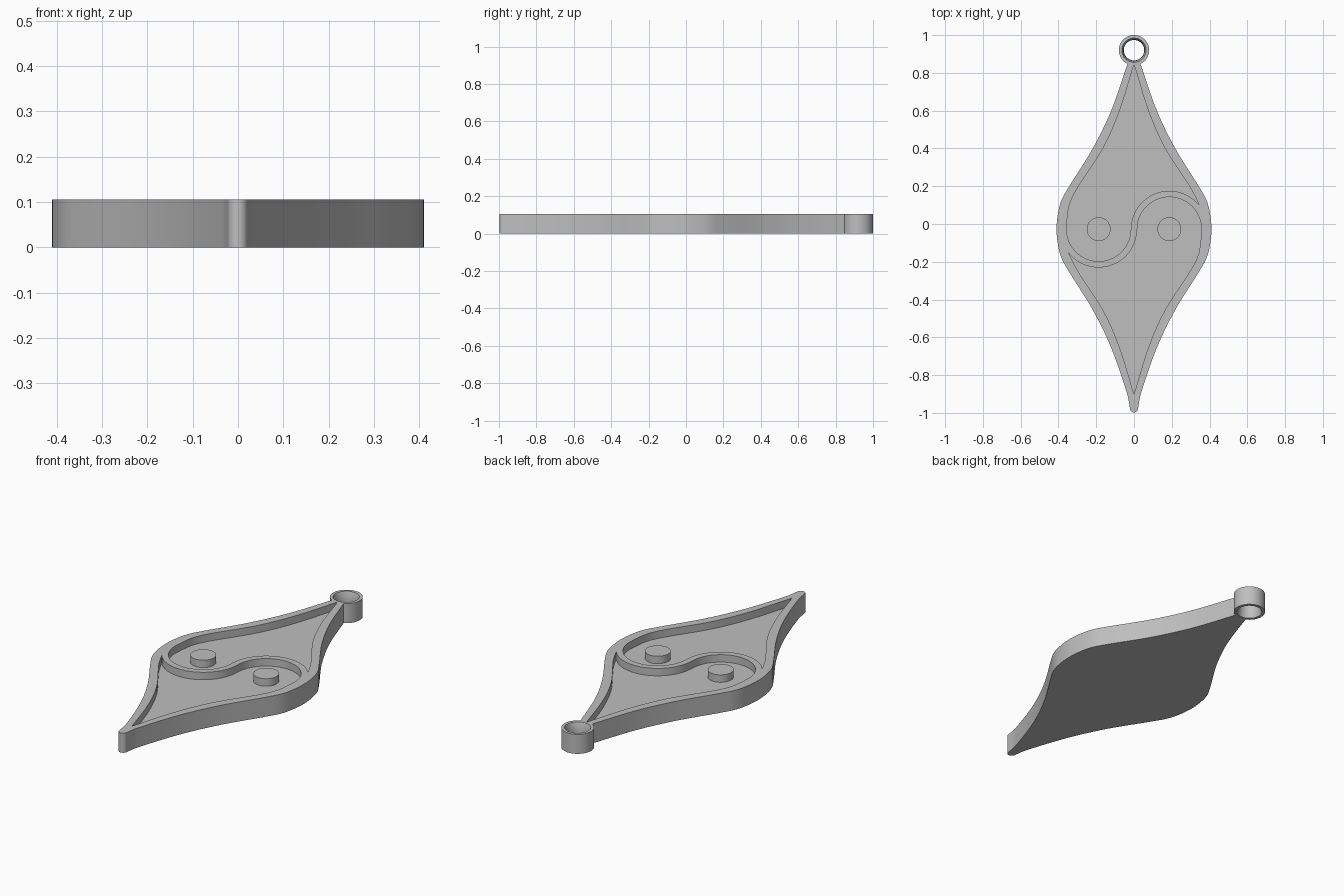
import bpy, bmesh, math
from mathutils import Vector

if "Cube" in bpy.data.objects:
    bpy.data.objects.remove(bpy.data.objects["Cube"])

HEIGHT, FLOOR, MID_Y = 0.105, 0.065, -0.0275
LOBE_X = 0.187

grey = bpy.data.materials.new("grey metal")
grey.use_nodes = True
grey.diffuse_color = (0.52, 0.52, 0.52, 1)
grey.node_tree.nodes["Principled BSDF"].inputs["Base Color"].default_value = grey.diffuse_color


def spline(points, steps=8):
    """Smooth curve through 2D points, last point left out."""
    p = [Vector(q) for q in points]
    p = [2 * p[0] - p[1]] + p + [2 * p[-1] - p[-2]]
    out = []
    for a, b, c, d in zip(p, p[1:], p[2:], p[3:]):
        for i in range(steps):
            t = i / steps
            out.append(0.5 * (2 * b + (c - a) * t + (2 * a - 5 * b + 4 * c - d) * t ** 2
                              + (3 * b - a - 3 * c + d) * t ** 3))
    return out


def arc(cx, cy, r, start, end, n=32):
    angles = [math.radians(start + (end - start) * i / n) for i in range(n)]
    return [Vector((cx + r * math.cos(a), cy + r * math.sin(a))) for a in angles]


def finish(name, bm):
    bmesh.ops.recalc_face_normals(bm, faces=bm.faces)
    mesh = bpy.data.meshes.new(name)
    bm.to_mesh(mesh)
    bm.free()
    mesh.materials.append(grey)
    obj = bpy.data.objects.new(name, mesh)
    bpy.context.collection.objects.link(obj)
    return obj


def prism(name, outline, z0, z1):
    """Extrude a 2D outline, given relative to the middle of the body."""
    bm = bmesh.new()
    face = bm.faces.new([bm.verts.new((p[0], p[1] + MID_Y, z0)) for p in outline])
    top = bmesh.ops.extrude_face_region(bm, geom=[face])["geom"]
    bmesh.ops.translate(bm, vec=(0, 0, z1 - z0),
                        verts=[v for v in top if isinstance(v, bmesh.types.BMVert)])
    return finish(name, bm)


def smooth(obj):
    bpy.ops.object.select_all(action="DESELECT")
    obj.select_set(True)
    bpy.context.view_layer.objects.active = obj
    bpy.ops.object.shade_smooth_by_angle(angle=math.radians(30))


# Body: bulging middle with concave flanks, cut off at the ring, rounded at the tip
flank = [(0.41, 0), (0.403, 0.08), (0.383, 0.155), (0.335, 0.24),
         (0.217, 0.43), (0.12, 0.63), (0.04, 0.86)]
upper = [(0.035, 0.88)] + flank[::-1]
lower = [(x, -y) for x, y in flank[1:]] + [(0.022, -0.948)]
right = spline(upper + lower)
tip = arc(0, -0.948, 0.022, 0, -180, 12) + [Vector((-0.022, -0.948))]
body = prism("pendant_body", right + tip + [Vector((-p.x, p.y)) for p in right[::-1]], 0, HEIGHT)

# Two pockets, one the half turn of the other, leave an S-shaped ridge between them
inner = [(0, 0.873), (0.075, 0.63), (0.163, 0.43), (0.295, 0.225)]
pocket = spline(inner + [(0.347, 0.125)])
pocket += arc(LOBE_X, 0, 0.203, 38, 180)
pocket += arc(-LOBE_X, 0, 0.17, 0, -180)
pocket += spline([(-0.357, 0), (-0.352, 0.07), (-0.338, 0.14)]
                 + [(-x, y) for x, y in inner[::-1]])
for turn in (1, -1):
    cutter = prism("pocket_cutter", [p * turn for p in pocket], FLOOR, HEIGHT + 0.1)
    cutter.hide_render = True
    mod = body.modifiers.new("pocket", "BOOLEAN")
    mod.operation, mod.solver, mod.object = "DIFFERENCE", "EXACT", cutter
    bpy.context.view_layer.objects.active = body
    bpy.ops.object.modifier_apply(modifier=mod.name)
    bpy.data.objects.remove(cutter)
smooth(body)

# Round pegs standing on the pocket floors
for name, side in (("left_peg", 1), ("right_peg", -1)):
    smooth(prism(name, arc(side * LOBE_X, 0, 0.063, 0, 360, 48), FLOOR - 0.01, HEIGHT))

# Hanging ring: hole narrows slightly towards its middle
profile = [(0.08, 0), (0.08, HEIGHT), (0.064, HEIGHT), (0.057, HEIGHT * 0.8),
           (0.054, HEIGHT / 2), (0.057, HEIGHT * 0.2), (0.064, 0)]
bm = bmesh.new()
segments = 64
loops = [[bm.verts.new((p.x, p.y, z)) for p in arc(0, 0.92, r, 0, 360, segments)]
         for r, z in profile]
for a, b in zip(loops, loops[1:] + loops[:1]):
    for i in range(segments):
        j = (i + 1) % segments
        bm.faces.new((a[i], a[j], b[j], b[i]))
smooth(finish("hanging_ring", bm))
